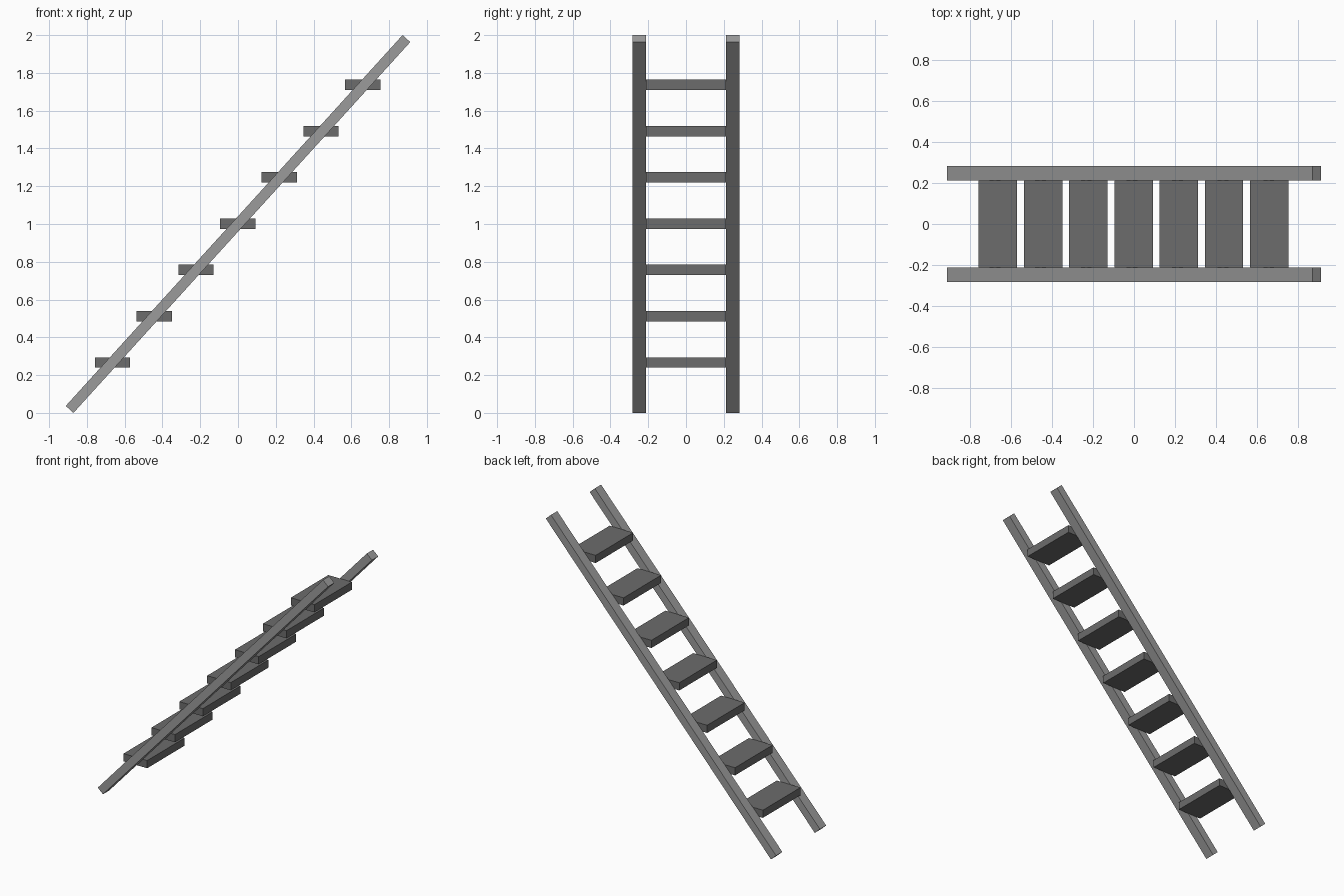
import bpy
import math

if "Cube" in bpy.data.objects:
    bpy.data.objects.remove(bpy.data.objects["Cube"])


def material(name, value):
    m = bpy.data.materials.new(name)
    m.diffuse_color = (value, value, value, 1)
    m.use_nodes = True
    m.node_tree.nodes["Principled BSDF"].inputs["Base Color"].default_value = m.diffuse_color
    return m


light_grey = material("light grey", 0.33)
dark_grey = material("dark grey", 0.15)


def box(name, size, loc, mat, tilt=0.0):
    bpy.ops.mesh.primitive_cube_add(size=1, location=loc, rotation=(0, -tilt, 0))
    ob = bpy.context.object
    ob.name = name
    ob.dimensions = size
    bpy.ops.object.transform_apply(location=False, rotation=False, scale=True)
    ob.data.materials.append(mat)
    return ob


# Sloping side rails with square-cut ends
RUN, RISE = 1.783, 1.963
LENGTH, TILT = math.hypot(RUN, RISE), math.atan2(RISE, RUN)
for side, y in (("front", -0.248), ("back", 0.248)):
    box(side + "_rail", (LENGTH, 0.071, 0.055), (0, y, 1.0), light_grey, TILT)

# Seven level treads between the rails
for i in range(-3, 4):
    box(f"tread_{i + 4}", (0.187, 0.425, 0.055),
        (-0.002 + i * 0.2207, 0, 1.002 + i * 0.245), dark_grey)
